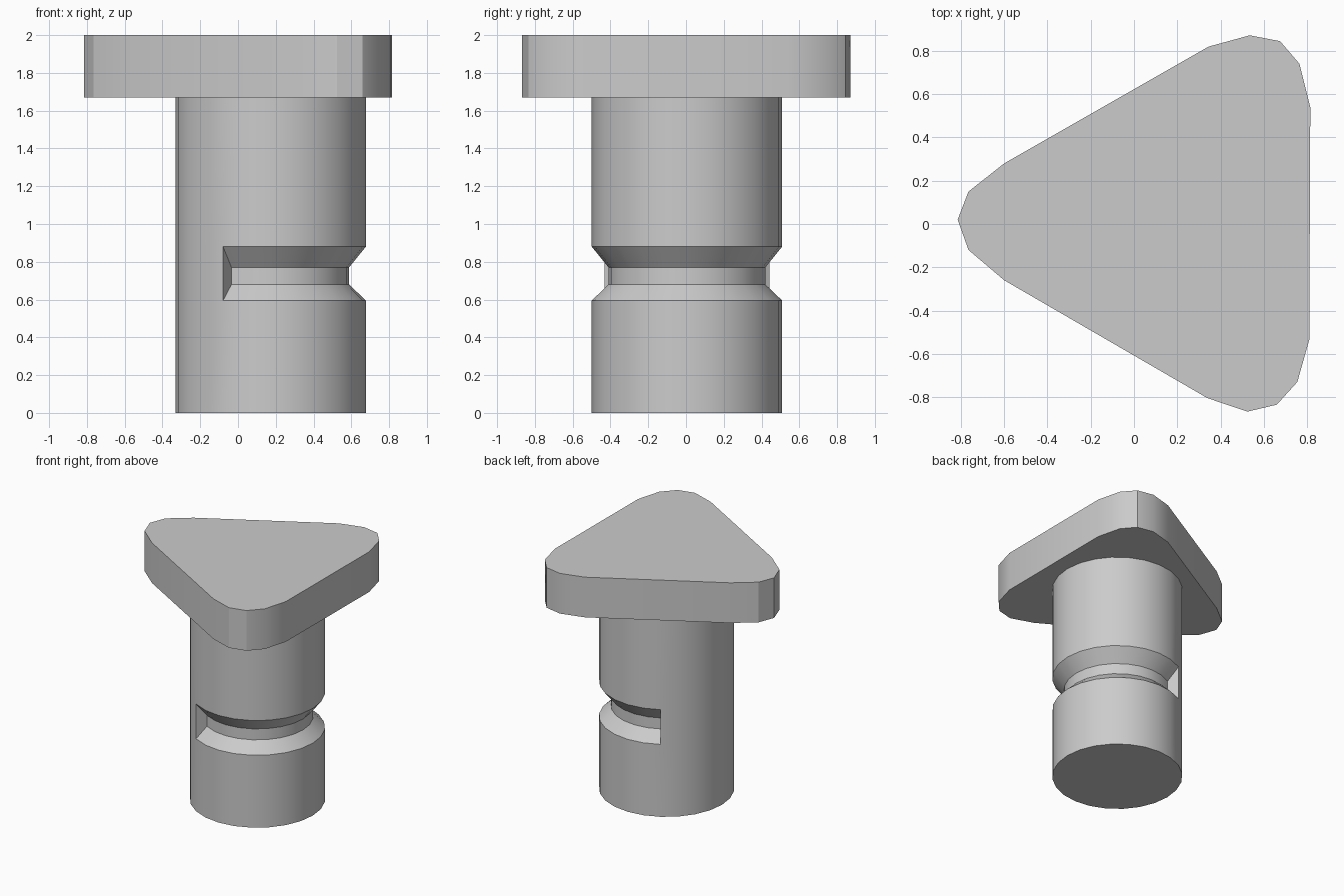
import bpy
import bmesh
from math import cos, sin, radians

cube = bpy.data.objects.get("Cube")
if cube:
    bpy.data.objects.remove(cube, do_unlink=True)

grey = bpy.data.materials.new("plain_grey")
grey.use_nodes = True
colour = (0.6, 0.6, 0.6, 1)
grey.diffuse_color = colour
grey.node_tree.nodes["Principled BSDF"].inputs["Base Color"].default_value = colour


def finish(bm, name):
    """Turn a bmesh into a smooth object with sharp corners."""
    loose = [v for v in bm.verts if not v.link_faces]
    bmesh.ops.delete(bm, geom=loose, context="VERTS")
    bmesh.ops.recalc_face_normals(bm, faces=bm.faces)
    mesh = bpy.data.meshes.new(name)
    bm.to_mesh(mesh)
    bm.free()
    mesh.materials.append(grey)
    obj = bpy.data.objects.new(name, mesh)
    bpy.context.collection.objects.link(obj)
    bpy.ops.object.select_all(action="DESELECT")
    obj.select_set(True)
    bpy.context.view_layer.objects.active = obj
    bpy.ops.object.shade_smooth_by_angle(angle=radians(30))


# Head: rounded triangular plate
outline = [(-0.815, 0.02), (-0.765, -0.12), (-0.6, -0.26), (0.34, -0.805),
           (0.525, -0.867), (0.66, -0.835), (0.755, -0.73), (0.81, -0.535),
           (0.815, 0.54), (0.765, 0.74), (0.675, 0.845), (0.535, 0.872),
           (0.345, 0.82), (-0.6, 0.28), (-0.765, 0.15)]
HEAD_BOTTOM, HEAD_TOP = 1.67, 2.0
bm = bmesh.new()
base = bm.faces.new([bm.verts.new((x, y, HEAD_BOTTOM)) for x, y in outline])
extruded = bmesh.ops.extrude_face_region(bm, geom=[base], use_keep_orig=True)
for v in extruded["geom"]:
    if isinstance(v, bmesh.types.BMVert):
        v.co.z = HEAD_TOP
finish(bm, "triangular_head")

# Shaft: cylinder with a V groove running 120 degrees to each side of +x
SEGMENTS, GROOVE_END = 24, 8
CX, CY, OUTER, INNER = 0.173, 0.005, 0.504, 0.415
profile = [(OUTER, 0), (OUTER, 0.595), (INNER, 0.68),
           (INNER, 0.77), (OUTER, 0.88), (OUTER, HEAD_BOTTOM)]
bm = bmesh.new()
columns = []
for i in range(SEGMENTS):
    a = radians(360 / SEGMENTS * i)
    columns.append([bm.verts.new((CX + r * cos(a), CY + r * sin(a), z))
                    for r, z in profile])
for i in range(SEGMENTS):
    a, b = columns[i], columns[(i + 1) % SEGMENTS]
    grooved = i < GROOVE_END or i >= SEGMENTS - GROOVE_END
    rows = range(len(profile)) if grooved else (0, 1, 4, 5)
    for lo, hi in zip(rows, rows[1:]):
        bm.faces.new((a[lo], b[lo], b[hi], a[hi]))
# Flat groove ends
for i in (GROOVE_END, SEGMENTS - GROOVE_END):
    bm.faces.new(columns[i][1:5])
# Caps
bm.faces.new([c[0] for c in columns])
bm.faces.new([c[-1] for c in columns])
finish(bm, "grooved_shaft")
